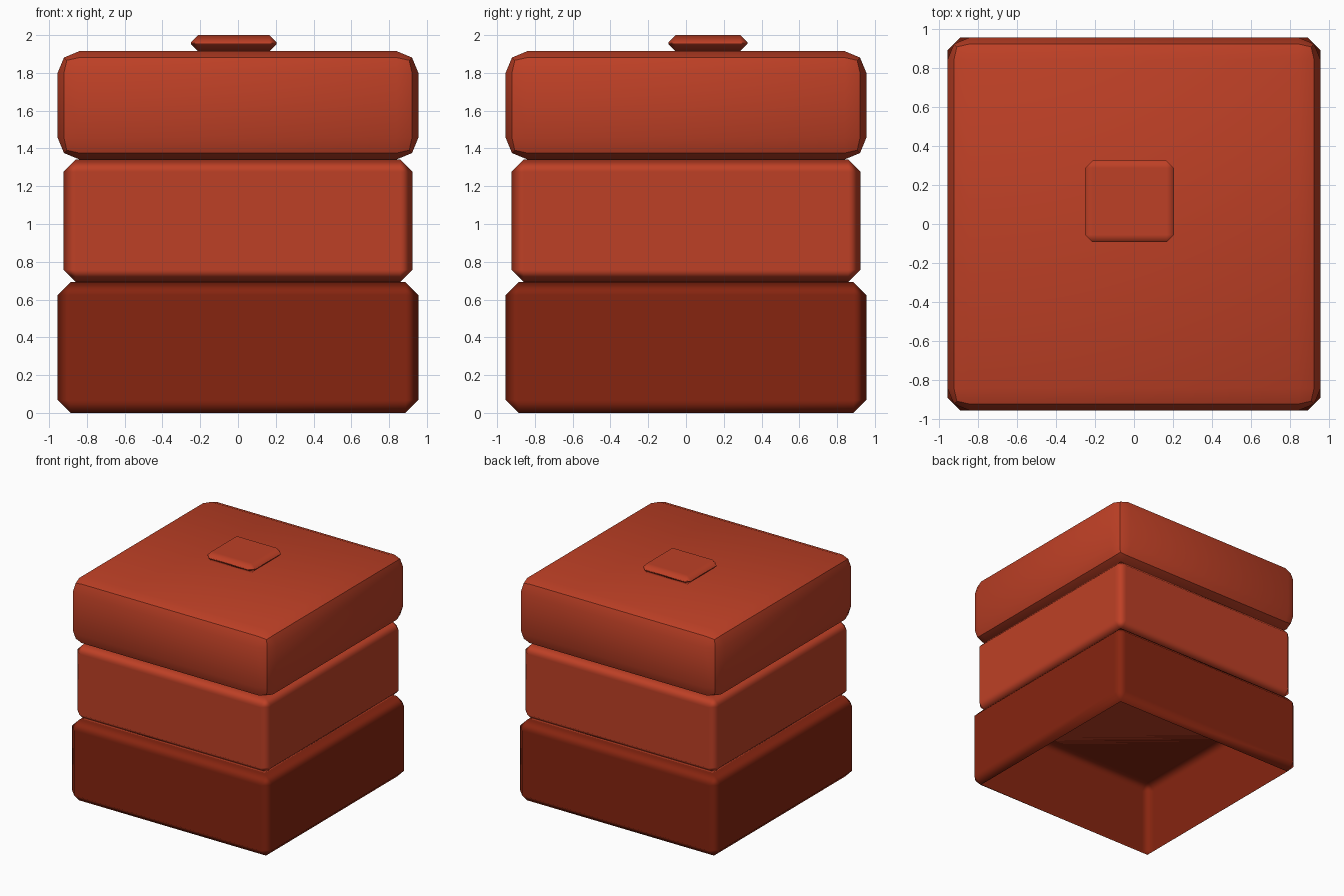
import bpy
import bmesh
from math import radians
from mathutils import Vector

if "Cube" in bpy.data.objects:
    bpy.data.objects.remove(bpy.data.objects["Cube"], do_unlink=True)


def material(name, rgb):
    mat = bpy.data.materials.new(name)
    mat.use_nodes = True
    mat.diffuse_color = (*rgb, 1)
    mat.node_tree.nodes["Principled BSDF"].inputs["Base Color"].default_value = (*rgb, 1)
    return mat


brick_red = material("brick red", (0.515, 0.051, 0.019))
dark_red = material("dark red", (0.24, 0.018, 0.005))


def bevelled_box(name, low, high, bevel, segments, mat, open_bottom=False):
    """Box between two corners with bevelled edges, as a new object."""
    low, high = Vector(low), Vector(high)
    bm = bmesh.new()
    bmesh.ops.create_cube(bm, size=1)
    bmesh.ops.scale(bm, vec=high - low, verts=bm.verts)
    bmesh.ops.bevel(bm, geom=bm.edges[:], offset=bevel, segments=segments,
                    profile=0.5, affect='EDGES')
    bm.normal_update()
    if open_bottom:
        base = [f for f in bm.faces if f.normal.z < -0.99]
        bmesh.ops.delete(bm, geom=base, context='FACES')
    mesh = bpy.data.meshes.new(name)
    bm.to_mesh(mesh)
    bm.free()
    mesh.materials.append(mat)
    obj = bpy.data.objects.new(name, mesh)
    obj.location = (low + high) / 2
    bpy.context.collection.objects.link(obj)
    return obj


def shade(obj, angle):
    bpy.ops.object.select_all(action='DESELECT')
    obj.select_set(True)
    bpy.context.view_layer.objects.active = obj
    bpy.ops.object.shade_smooth_by_angle(angle=radians(angle))


# Stacked tiers and knob: flat walls with softly shaded single chamfers
base_tier = bevelled_box("base_tier", (-0.955, -0.955, 0), (0.955, 0.955, 0.692),
                         0.068, 1, dark_red, open_bottom=True)
middle_tier = bevelled_box("middle_tier", (-0.925, -0.925, 0.692), (0.925, 0.925, 1.342),
                           0.066, 1, brick_red)
knob = bevelled_box("knob", (-0.25, -0.093, 1.915), (0.204, 0.325, 2.0),
                    0.038, 1, brick_red)
for part in (base_tier, middle_tier, knob):
    shade(part, 80)
    weighted = part.modifiers.new("Flat walls", 'WEIGHTED_NORMAL')
    weighted.weight = 100

# Lid: rounder edges with a crease along the middle of each
lid = bevelled_box("lid", (-0.955, -0.955, 1.342), (0.955, 0.955, 1.915),
                   0.115, 2, brick_red)
shade(lid, 30)
